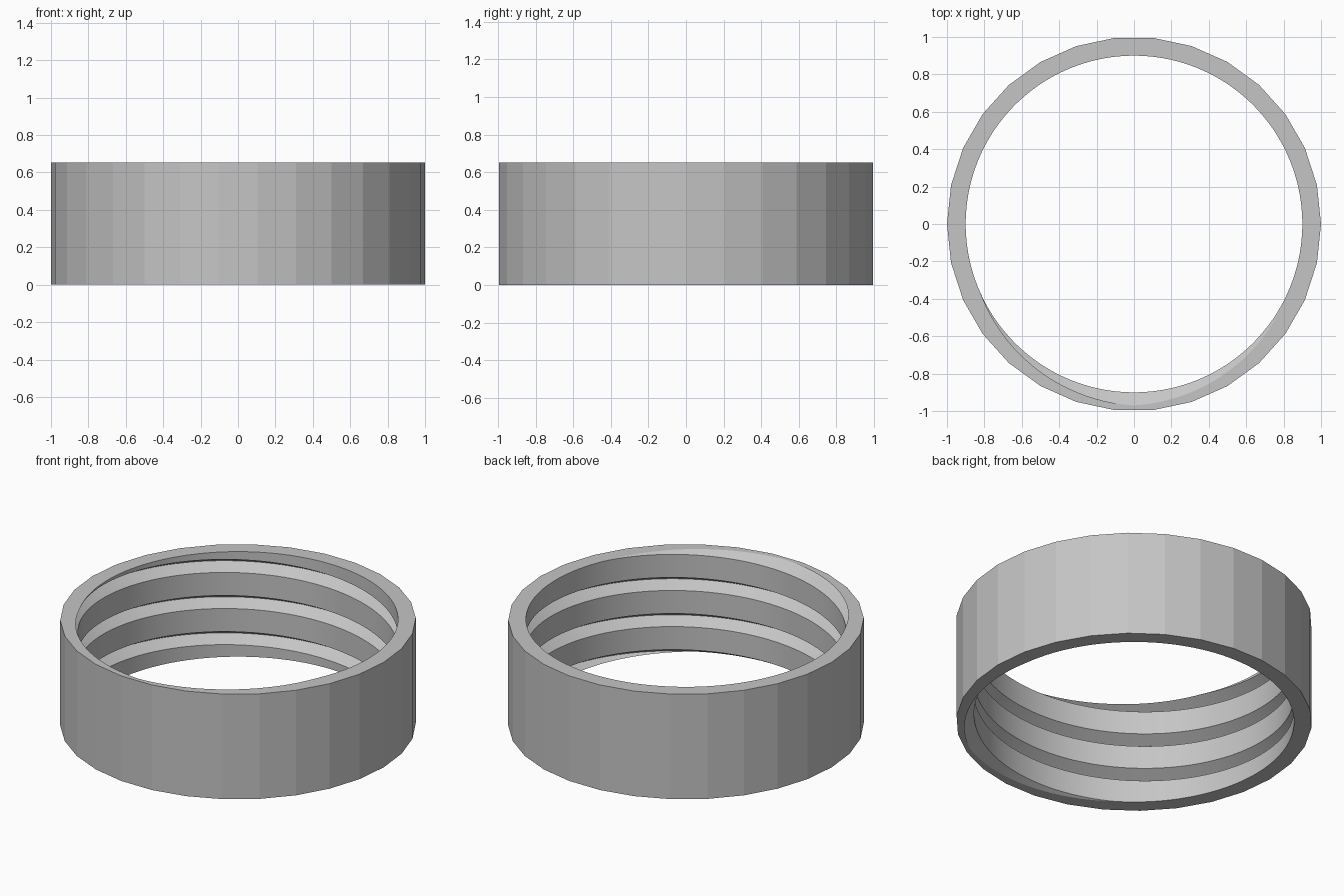
import bpy, bmesh
from math import radians, cos, sin, pi

cube = bpy.data.objects.get("Cube")
if cube:
    bpy.data.objects.remove(cube, do_unlink=True)

HEIGHT = 0.652
SIDES = 30            # flat facets outside
STEPS = 180           # fine columns for the smooth thread inside
BORE = 0.90           # thread crest radius
DEPTH = 0.07          # V groove depth
HALF = 0.0405         # half of the groove opening
PITCH = 0.224
START = 0.75          # turn at which the groove root leaves the top

grey = bpy.data.materials.new("light_grey")
grey.use_nodes = True
colour = (0.56, 0.56, 0.56, 1)
grey.diffuse_color = colour
grey.node_tree.nodes["Principled BSDF"].inputs["Base Color"].default_value = colour


def outer_radius(angle):
    """Distance from the axis to the faceted outer wall."""
    facet = 2 * pi / SIDES
    return cos(facet / 2) / cos(angle % facet - facet / 2)


def groove_roots(turn):
    """Heights of the groove root at this angle, highest first."""
    return [HEIGHT + PITCH * (turn - START + t) for t in range(1, -5, -1)]


def inner_radius(z, roots):
    gap = min(abs(z - r) for r in roots)
    return BORE + DEPTH * max(0, 1 - gap / HALF)


def section(turn):
    """Closed cross-section at one angle, as (radius, z) points."""
    outside = outer_radius(turn * 2 * pi)
    roots = groove_roots(turn)
    points = [(outside, 0), (outside, HEIGHT)]
    for root in roots:
        for z in (root + HALF, root, root - HALF):
            z = min(max(z, 0), HEIGHT)
            points.append((inner_radius(z, roots), z))
    return points


# Threaded ring: sections joined around the axis
bm = bmesh.new()
columns = []
for i in range(STEPS + 1):
    a = 2 * pi * i / STEPS
    # keep facet corners exact at the column angles
    columns.append([bm.verts.new((r * cos(a), r * sin(a), z))
                    for r, z in section(i / STEPS)])
for here, there in zip(columns, columns[1:]):
    for k in range(len(here)):
        n = (k + 1) % len(here)
        bm.faces.new((here[k], there[k], there[n], here[n]))

# Close the seam and collapse the rows cut off at top and bottom
bmesh.ops.remove_doubles(bm, verts=bm.verts, dist=0.0001)
bmesh.ops.dissolve_degenerate(bm, edges=bm.edges, dist=0.0001)
bmesh.ops.recalc_face_normals(bm, faces=bm.faces)

mesh = bpy.data.meshes.new("threaded_ring")
bm.to_mesh(mesh)
bm.free()
mesh.materials.append(grey)
ring = bpy.data.objects.new("threaded_ring", mesh)
bpy.context.collection.objects.link(ring)

# Smooth thread, sharp facets and lips
bpy.ops.object.select_all(action='DESELECT')
ring.select_set(True)
bpy.context.view_layer.objects.active = ring
bpy.ops.object.shade_smooth_by_angle(angle=radians(8))
